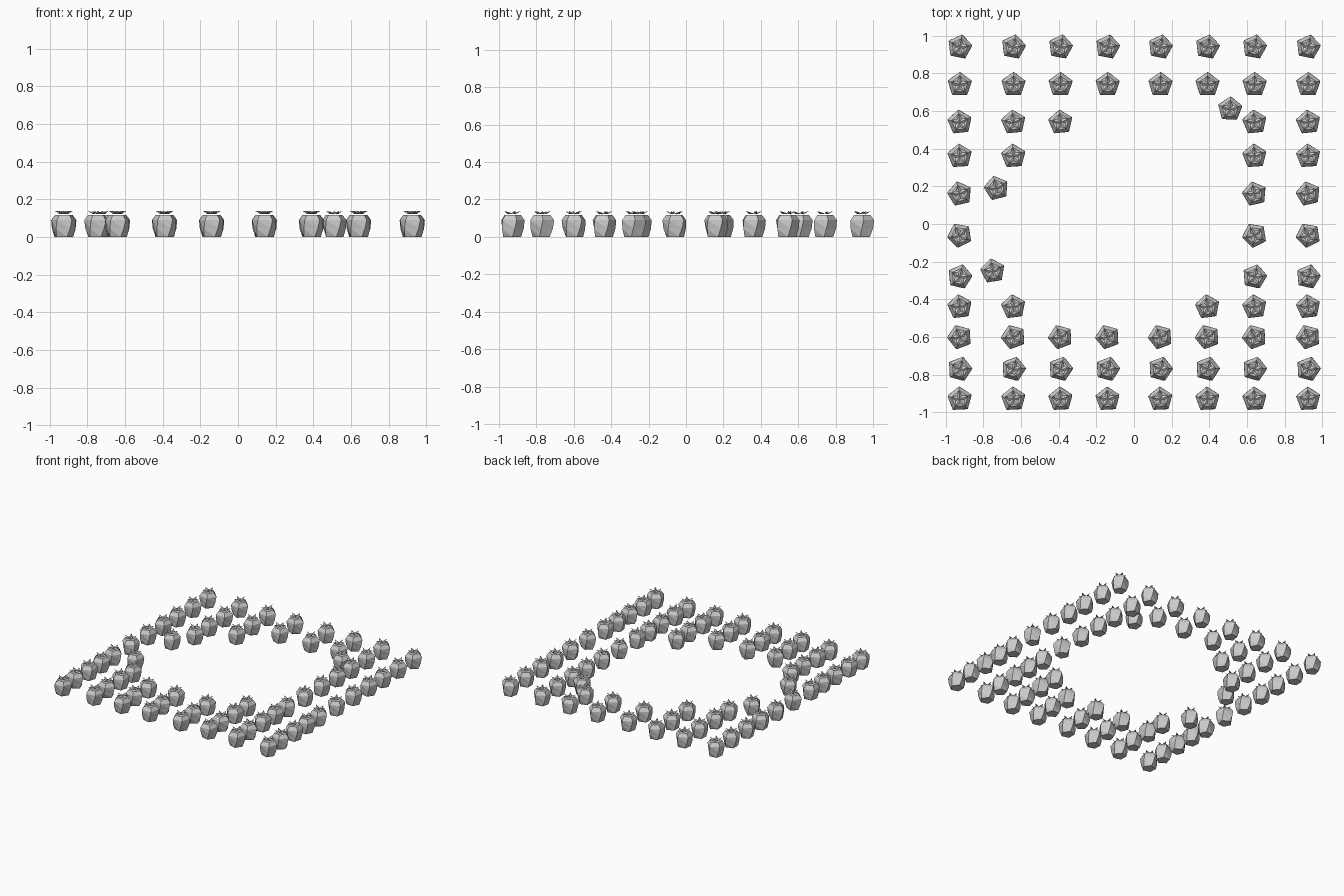
import bpy, bmesh
from math import sin, cos, radians

if "Cube" in bpy.data.objects:
    bpy.data.objects.remove(bpy.data.objects["Cube"], do_unlink=True)

grey = bpy.data.materials.new("light grey")
grey.use_nodes = True
grey.diffuse_color = (0.6, 0.6, 0.6, 1)
grey.node_tree.nodes["Principled BSDF"].inputs["Base Color"].default_value = (0.6, 0.6, 0.6, 1)


def ring(bm, radius, z, turn, sides=5):
    angles = [radians(turn + 360 * i / sides) for i in range(sides)]
    return [bm.verts.new((radius * cos(a), radius * sin(a), z)) for a in angles]


def finish(bm, name):
    bmesh.ops.recalc_face_normals(bm, faces=bm.faces)
    bmesh.ops.triangulate(bm, faces=[f for f in bm.faces if len(f.verts) == 4])
    mesh = bpy.data.meshes.new(name)
    bm.to_mesh(mesh)
    bm.free()
    mesh.materials.append(grey)
    return mesh


def fruit_mesh():
    # Five-sided fruit, slightly twisted, with a sloping shoulder
    bm = bmesh.new()
    profile = [(0.05, 0, -20), (0.063, 0.045, -8), (0.067, 0.09, 0), (0.046, 0.118, 0)]
    rings = [ring(bm, *p) for p in profile]
    for low, high in zip(rings, rings[1:]):
        for i in range(5):
            j = (i + 1) % 5
            bm.faces.new((low[i], low[j], high[j], high[i]))
    bm.faces.new(rings[0])
    bm.faces.new(rings[-1])
    return finish(bm, "fruit")


def leaf_star_mesh():
    # Star of five upturned leaf tips
    bm = bmesh.new()
    tips = ring(bm, 0.048, 0.138, 0)
    notches = ring(bm, 0.024, 0.121, 36)
    centre = bm.verts.new((0, 0, 0.126))
    for i in range(5):
        bm.faces.new((centre, notches[i - 1], tips[i]))
        bm.faces.new((centre, tips[i], notches[i]))
    return finish(bm, "leaf_star")


fruit, leaf_star = fruit_mesh(), leaf_star_mesh()


def plant(x, y, turn):
    for name, mesh in (("fruit", fruit), ("leaf_star", leaf_star)):
        ob = bpy.data.objects.new(name, mesh)
        ob.location = (x, y, 0)
        ob.rotation_euler.z = radians(turn)
        bpy.context.collection.objects.link(ob)


# Planting plan: one row per line, with its y position and turn
columns = (-0.925, -0.64, -0.39, -0.14, 0.14, 0.39, 0.64, 0.925)
plan = [
    ("oooooooo", 0.94, 80),
    ("oooooooo", 0.74, 90),
    ("ooo---oo", 0.54, 97),
    ("oo----oo", 0.36, 95),
    ("o-----oo", 0.16, 104),
    ("o-----oo", -0.06, 118),
    ("o-----oo", -0.28, 78),
    ("oo---ooo", -0.44, 98),
    ("oooooooo", -0.60, 112),
    ("oooooooo", -0.77, 76),
    ("oooooooo", -0.93, 94),
]
for spots, y, turn in plan:
    for x, spot in zip(columns, spots):
        if spot == "o":
            plant(x, y, turn)

# Stray plants off the rows
plant(0.51, 0.61, 88)
plant(-0.73, 0.19, 105)
plant(-0.75, -0.25, 100)
